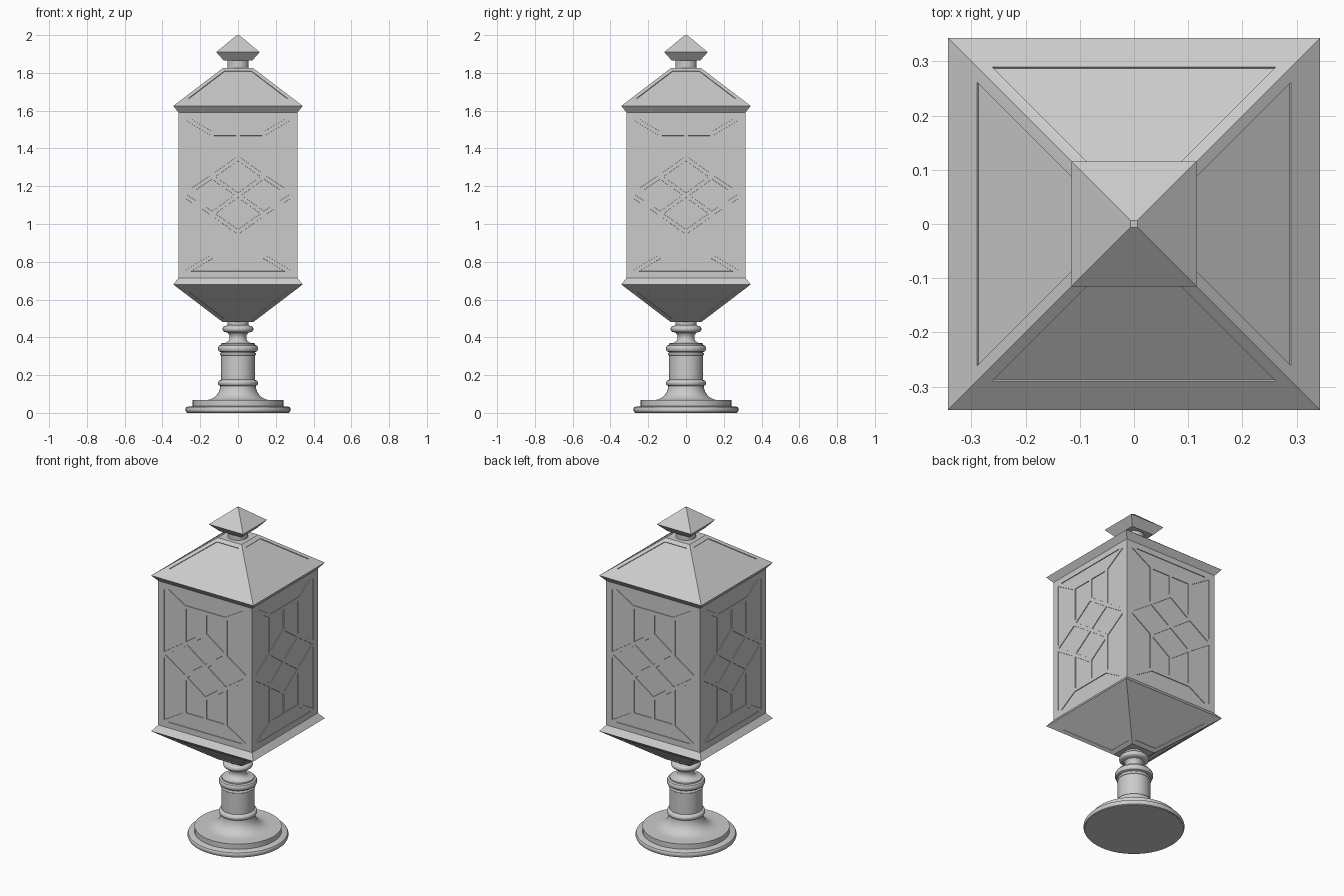
import bpy, bmesh, math
from mathutils import Vector, Matrix

if "Cube" in bpy.data.objects:
    bpy.data.objects.remove(bpy.data.objects["Cube"])

MID = 1.1525  # mid height of the lantern box


def finish(bm, name):
    me = bpy.data.meshes.new(name)
    bm.to_mesh(me)
    bm.free()
    ob = bpy.data.objects.new(name, me)
    bpy.context.collection.objects.link(ob)
    return ob


def four_sides(name, plain, recessed, zc, bar=0.0, caps=()):
    """Repeat polygons of one side (u, half-depth, z) on four sides; sink the recessed ones."""
    bm = bmesh.new()
    cache, sunk = {}, []

    def add(points, k):
        rot = Matrix.Rotation(k * math.pi / 2, 3, 'Z')
        vs = []
        for u, h, z in points:
            p = rot @ Vector((u, -h, z))
            key = tuple(round(c, 4) for c in p)
            if key not in cache:
                cache[key] = bm.verts.new(p)
            vs.append(cache[key])
        f = bm.faces.new(vs)
        f.normal_update()
        if f.normal.dot(f.calc_center_median() - Vector((0, 0, zc))) < 0:
            f.normal_flip()
        return f

    for k in range(4):
        for poly in plain:
            add(poly, k)
        for poly in recessed:
            sunk.append(add(poly, k))
    for h, z in caps:
        add([(-h, h, z), (h, h, z), (h, -h, z), (-h, -h, z)], 0)
    bm.normal_update()
    if sunk:
        if bar:
            bmesh.ops.inset_individual(bm, faces=sunk, thickness=bar, use_even_offset=True)
        bmesh.ops.inset_individual(bm, faces=sunk, thickness=0.0005, depth=-0.004,
                                   use_even_offset=True)
    return finish(bm, name)


def band(h0, z0, h1, z1):
    return [(-h0, h0, z0), (h0, h0, z0), (h1, h1, z1), (-h1, h1, z1)]


# lantern box: lattice of bars with sunken panes, drawn for one quadrant and mirrored
H, V = 0.315, 0.4375
C, T, B = (0.285, 0.413), (0.1375, 0.325), (0.1375, 0.0975)
M, A, D, O = (0, 0.325), (0, 0.195), (0.285, 0), (0, 0)


def mir(p, sx, sy):
    return (p[0] * sx, p[1] * sy)


def wall(pts):
    return [(u, H, MID + w) for u, w in pts]


panes, frame = [], []
for sx in (1, -1):
    panes.append(wall([mir(p, sx, 1) for p in (O, B, D)] + [mir(B, sx, -1)]))
    frame.append(wall([mir(p, sx, 1) for p in ((H, V), C, D)] + [mir(C, sx, -1), mir((H, V), sx, -1)]))
    for sy in (1, -1):
        panes.append(wall([mir(p, sx, sy) for p in (M, T, B, A)]))
        panes.append(wall([mir(p, sx, sy) for p in (C, T, B, D)]))
for sy in (1, -1):
    panes.append(wall([mir(p, 1, sy) for p in (O, B, A)] + [mir(B, -1, sy)]))
    panes.append(wall([mir(p, 1, sy) for p in (C, T, M)] + [mir(T, -1, sy), mir(C, -1, sy)]))
    frame.append(wall([mir(p, 1, sy) for p in ((H, V), C)] + [mir(C, -1, sy), mir((H, V), -1, sy)]))
four_sides("lantern_box", frame, panes, MID, bar=0.01)


# roof and the matching upside-down bowl, each slope with a sunken panel
def slope_part(name, s):
    def zz(z):
        return MID + s * (z - MID)
    e, t = 0.343, 0.08

    def on(h):
        return 1.625 + (e - h) / (e - t) * 0.2
    o = band(e, zz(1.625), t, zz(1.825))
    i = [(x * (h - 0.028) / h, h, zz(on(h))) for x, h in ((-0.29, 0.29), (0.29, 0.29), (0.1, 0.1), (-0.1, 0.1))]
    ring = [[o[k], o[(k + 1) % 4], i[(k + 1) % 4], i[k]] for k in range(4)]
    four_sides(name, ring + [band(H, zz(1.59), e, zz(1.625))], [i], zz(1.65),
               caps=[(t, zz(1.825)), (H, zz(1.59))])


slope_part("roof", 1)
slope_part("bowl", -1)

# finial
four_sides("finial", [band(0.075, 1.865, 0.115, 1.91), band(0.115, 1.91, 0.006, 2.0)], [], 1.905,
           caps=[(0.075, 1.865), (0.006, 2.0)])


# turned parts
def lathe(name, profile, steps=48):
    bm = bmesh.new()
    vs = [bm.verts.new((r, 0, z)) for r, z in profile]
    es = [bm.edges.new(p) for p in zip(vs, vs[1:])]
    bmesh.ops.spin(bm, geom=vs + es, cent=(0, 0, 0), axis=(0, 0, 1),
                   angle=2 * math.pi, steps=steps)
    bmesh.ops.remove_doubles(bm, verts=bm.verts[:], dist=1e-4)
    bmesh.ops.recalc_face_normals(bm, faces=bm.faces[:])
    ob = finish(bm, name)
    bpy.ops.object.select_all(action='DESELECT')
    ob.select_set(True)
    bpy.context.view_layer.objects.active = ob
    bpy.ops.object.shade_smooth_by_angle(angle=math.radians(35))


def bead(r, z0, z1, bulge, n=6):
    return [(r + bulge * math.sin(math.pi * k / n), z0 + (z1 - z0) * (1 - math.cos(math.pi * k / n)) / 2)
            for k in range(n + 1)]


flare = [(0.175 - 0.08 * math.sin(a), 0.142 - 0.075 * math.cos(a))
         for a in (k * math.pi / 16 for k in range(9))]
lathe("pedestal", [(0, 0), (0.27, 0)] + bead(0.27, 0.002, 0.032, 0.008) + [(0.24, 0.036), (0.24, 0.067)]
      + flare + bead(0.094, 0.143, 0.173, 0.012) + [(0.09, 0.176), (0.09, 0.302)]
      + bead(0.09, 0.304, 0.318, 0.006) + [(0.09, 0.322)] + bead(0.096, 0.324, 0.358, 0.01)
      + [(0.09, 0.36), (0.09, 0.368), (0.062, 0.372), (0.05, 0.38), (0.044, 0.395), (0.045, 0.41),
         (0.055, 0.424)] + bead(0.068, 0.428, 0.46, 0.014) + [(0.055, 0.464), (0.055, 0.485), (0, 0.485)])
lathe("finial_neck", [(0, 1.82), (0.056, 1.82), (0.056, 1.868), (0, 1.868)])
